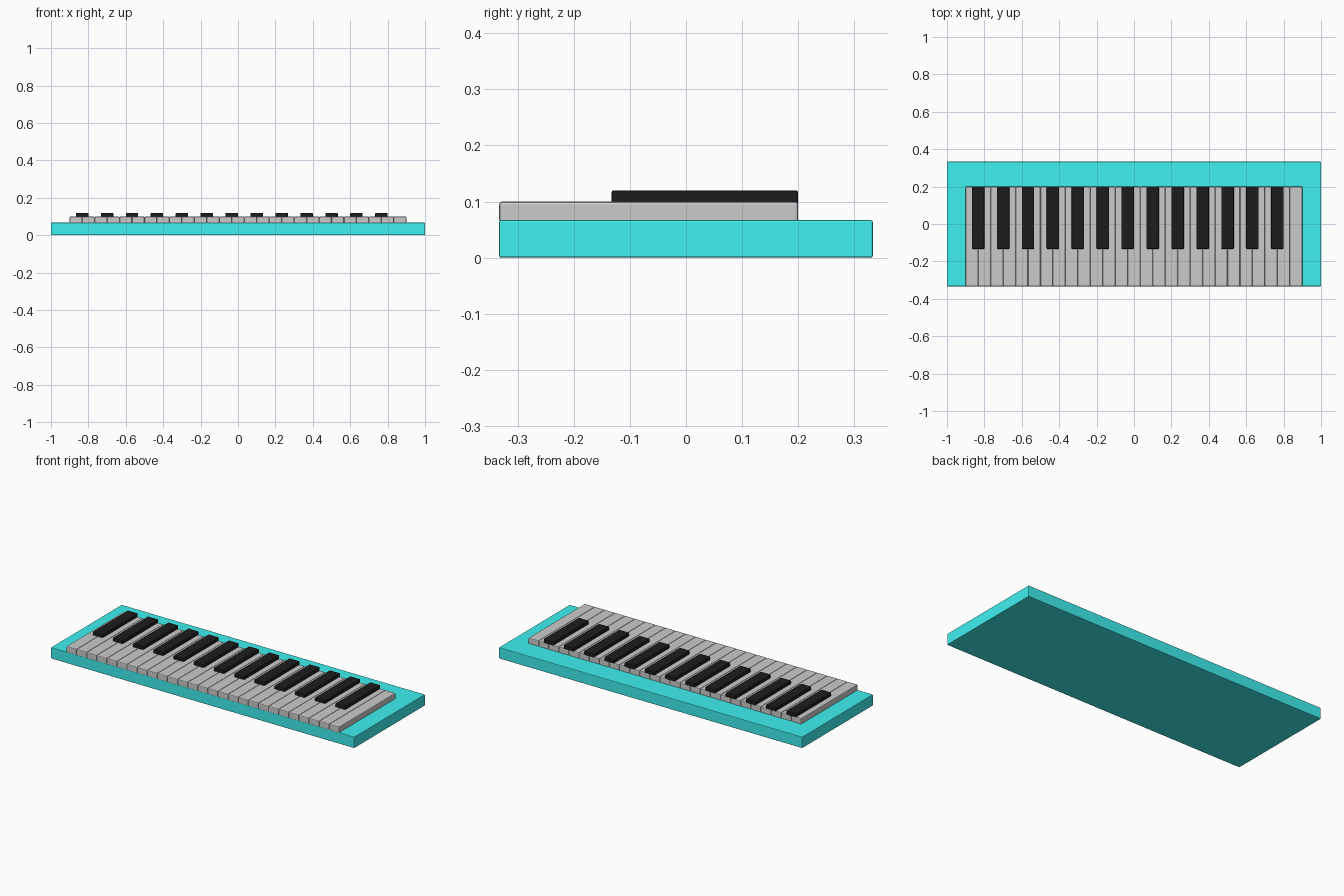
import bpy

if "Cube" in bpy.data.objects:
    bpy.data.objects.remove(bpy.data.objects["Cube"])


def material(name, color):
    mat = bpy.data.materials.new(name)
    mat.diffuse_color = color
    mat.use_nodes = True
    mat.node_tree.nodes["Principled BSDF"].inputs["Base Color"].default_value = mat.diffuse_color
    return mat


def block(name, x, y, z, bevel, mat=None):
    """Bevelled box from (min, max) ranges on each axis."""
    bpy.ops.mesh.primitive_cube_add(size=1, location=[sum(r) / 2 for r in (x, y, z)])
    ob = bpy.context.object
    ob.name = name
    ob.scale = [r[1] - r[0] for r in (x, y, z)]
    bpy.ops.object.transform_apply(location=False, rotation=False, scale=True)
    mod = ob.modifiers.new("Bevel", 'BEVEL')
    mod.width = bevel
    mod.segments = 2
    if mat:
        ob.data.materials.append(mat)
    return ob


cyan = material("cyan_case", (0.05, 0.87, 0.87, 1))
black = material("black_key", (0.012, 0.012, 0.012, 1))

PITCH = 1.8 / 27
FRONT, BACK = -0.333, 0.2

# Case
block("case", (-1, 1), (-0.333, 0.333), (0, 0.0667), 0.003, cyan)

# Natural keys, side by side
for i in range(27):
    x = -0.9 + i * PITCH
    block(f"white_key_{i + 1}", (x, x + PITCH), (FRONT, BACK), (0.062, 0.1), 0.005)

# Raised keys over every second joint
for i in range(13):
    x = -0.9 + (2 * i + 1) * PITCH
    block(f"black_key_{i + 1}", (x - PITCH / 2, x + PITCH / 2), (-0.133, BACK), (0.094, 0.12), 0.004, black)
